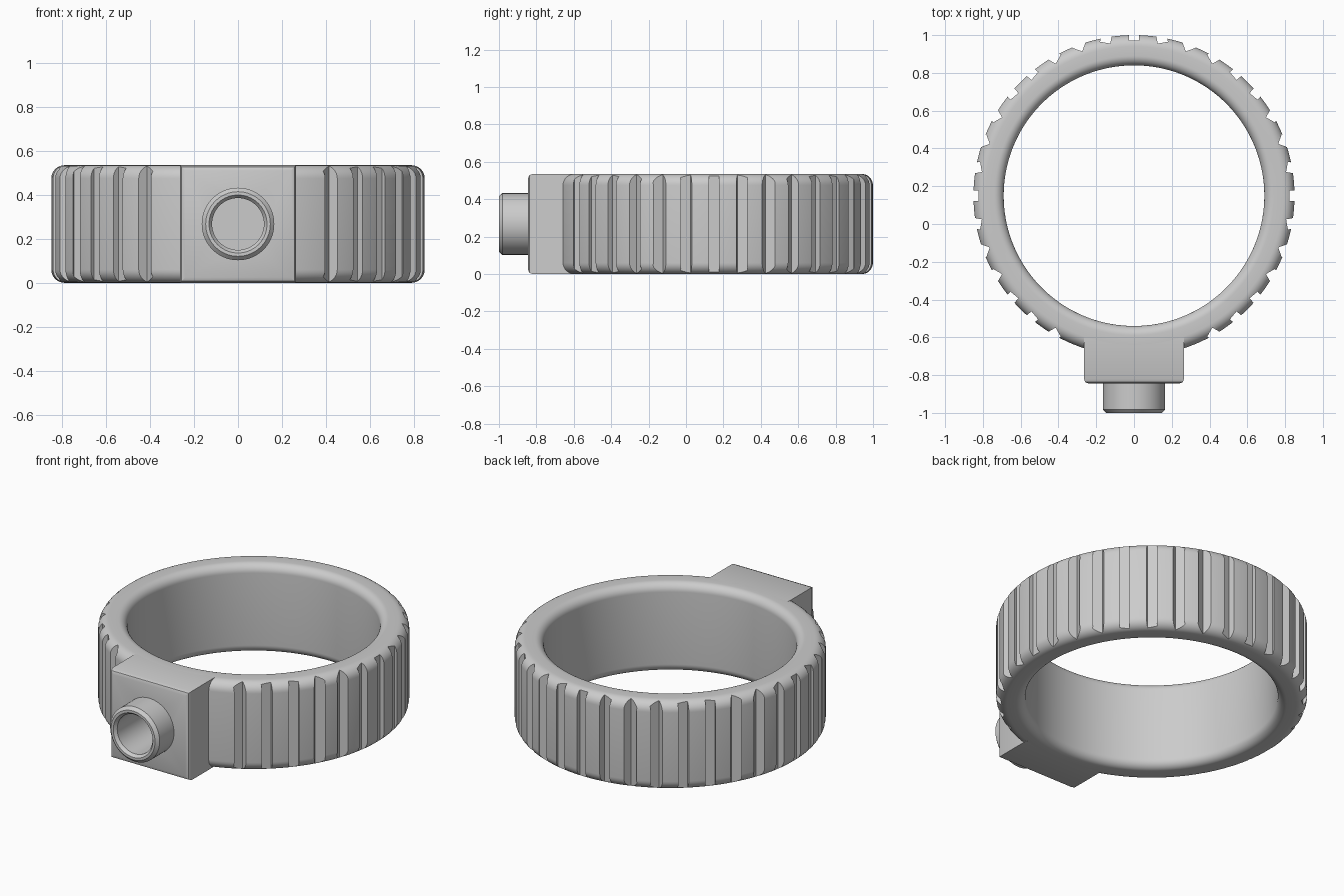
import bpy, bmesh
from math import sin, cos, pi, radians
from mathutils import Matrix

HEIGHT, OUTER, INNER = 0.535, 0.85, 0.69
CENTER_Y = 0.15
MID = HEIGHT / 2

old = bpy.data.objects.get("Cube")
if old:
    bpy.data.objects.remove(old, do_unlink=True)

gray = bpy.data.materials.new("plain gray")
gray.use_nodes = True
gray.diffuse_color = (0.6, 0.6, 0.6, 1)
gray.node_tree.nodes["Principled BSDF"].inputs["Base Color"].default_value = (0.6, 0.6, 0.6, 1)


def finish(bm, name):
    bmesh.ops.recalc_face_normals(bm, faces=bm.faces)
    mesh = bpy.data.meshes.new(name)
    bm.to_mesh(mesh)
    bm.free()
    mesh.materials.append(gray)
    obj = bpy.data.objects.new(name, mesh)
    bpy.context.collection.objects.link(obj)
    return obj


def lathe(name, profile, steps, matrix):
    """Revolve a closed (radius, height) outline around z, then place it."""
    bm = bmesh.new()
    rings = []
    for i in range(steps):
        a = 2 * pi * i / steps
        rings.append([bm.verts.new((r * cos(a), r * sin(a), h)) for r, h in profile])
    n = len(profile)
    for i in range(steps):
        a, b = rings[i], rings[(i + 1) % steps]
        for j in range(n):
            k = (j + 1) % n
            bm.faces.new((a[j], b[j], b[k], a[k]))
    bm.transform(matrix)
    return finish(bm, name)


def arc(cx, cz, radius, start, end, steps):
    angles = [radians(start + (end - start) * i / steps) for i in range(steps + 1)]
    return [(cx + radius * cos(a), cz + radius * sin(a)) for a in angles]


def cut(target, cutter):
    mod = target.modifiers.new("cut", 'BOOLEAN')
    mod.operation = 'DIFFERENCE'
    mod.solver = 'EXACT'
    mod.object = cutter
    bpy.context.view_layer.objects.active = target
    bpy.ops.object.modifier_apply(modifier=mod.name)


# Ring band with rounded inner and outer rims
ro, ri = 0.06, 0.05
outline = (arc(OUTER - ro, ro, ro, -90, 0, 8)
           + arc(OUTER - ro, HEIGHT - ro, ro, 0, 90, 8)
           + arc(INNER + ri, HEIGHT - ri, ri, 90, 180, 10)
           + arc(INNER + ri, ri, ri, 180, 270, 10))
ring = lathe("ring_band", outline, 144, Matrix.Translation((0, CENTER_Y, 0)))

# Grip grooves: square bars around the rim, left out near the front block
bm = bmesh.new()
for step in range(36):
    from_front = min(step, 36 - step) * 10
    if from_front < 30:
        continue
    a = radians(step * 10 - 90)
    place = (Matrix.Translation((OUTER * cos(a), CENTER_Y + OUTER * sin(a), MID))
             @ Matrix.Rotation(-a, 4, 'Z') @ Matrix.Diagonal((0.055, 0.055, 0.7, 1)))
    bmesh.ops.create_cube(bm, size=1, matrix=place)
grooves = finish(bm, "groove_cutter")

# Front block with eased front edges
bm = bmesh.new()
bmesh.ops.create_cube(bm, size=1, matrix=Matrix.Translation((0, -0.7225, MID))
                      @ Matrix.Diagonal((0.53, 0.245, HEIGHT, 1)))
front_edges = [e for e in bm.edges if all(v.co.y < -0.8 for v in e.verts)]
bmesh.ops.bevel(bm, geom=front_edges, offset=0.025, segments=2, profile=0.5, affect='EDGES')
block = finish(bm, "front_block")

# Blind bore running through the block
toward_front = Matrix.Translation((0, -0.6, MID)) @ Matrix.Rotation(pi / 2, 4, 'X')
bm = bmesh.new()
bmesh.ops.create_cone(bm, cap_ends=True, segments=64, radius1=0.118, radius2=0.118, depth=0.3,
                      matrix=toward_front @ Matrix.Translation((0, 0, 0.15)))
bore = finish(bm, "bore_cutter")

# Nozzle tube with chamfered mouth
tube = [(0.165, 0.235), (0.165, 0.382), (0.147, 0.4), (0.132, 0.4), (0.118, 0.382), (0.118, 0.235)]
nozzle = lathe("nozzle", tube, 64, toward_front)

cut(ring, grooves)
cut(ring, bore)
cut(block, bore)
for helper in (grooves, bore):
    bpy.data.objects.remove(helper, do_unlink=True)

# Smooth shading with crisp edges
bpy.ops.object.select_all(action='DESELECT')
for obj in (ring, block, nozzle):
    obj.select_set(True)
    bpy.context.view_layer.objects.active = obj
bpy.ops.object.shade_smooth_by_angle(angle=radians(25))
